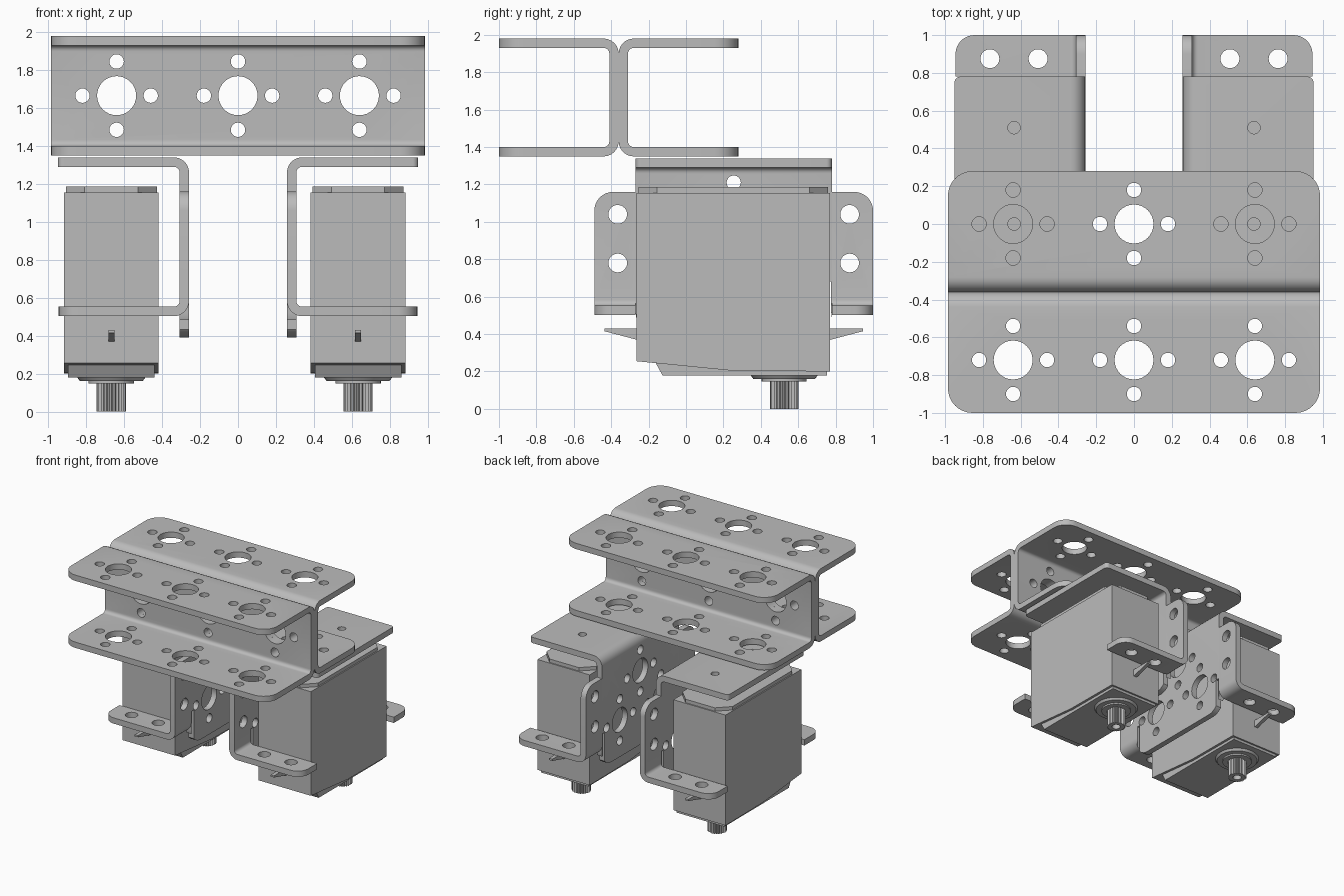
import bpy, bmesh
from math import pi, cos, sin
from mathutils import Vector, Matrix

old = bpy.data.objects.get("Cube")
if old:
    bpy.data.objects.remove(old, do_unlink=True)

grey = bpy.data.materials.new("plain_grey")
grey.use_nodes = True
grey.diffuse_color = (0.5, 0.5, 0.5, 1)
grey.node_tree.nodes["Principled BSDF"].inputs["Base Color"].default_value = (0.5, 0.5, 0.5, 1)

THICK = 0.05
BIG, SMALL, RING = 0.103, 0.038, 0.18


def to_object(name, bm):
    bmesh.ops.recalc_face_normals(bm, faces=bm.faces[:])
    mesh = bpy.data.meshes.new(name)
    bm.to_mesh(mesh)
    bm.free()
    mesh.materials.append(grey)
    ob = bpy.data.objects.new(name, mesh)
    bpy.context.collection.objects.link(ob)
    return ob


def add_cylinder(bm, centre, axis, r, depth, r2=None, sides=32):
    turn = Vector((0, 0, 1)).rotation_difference(Vector(axis)).to_matrix().to_4x4()
    bmesh.ops.create_cone(bm, cap_ends=True, segments=sides, radius1=r,
                          radius2=r if r2 is None else r2, depth=depth,
                          matrix=Matrix.Translation(centre) @ turn)


def add_box(bm, centre, size):
    bmesh.ops.create_cube(bm, size=1, matrix=Matrix.Translation(centre) @ Matrix.Diagonal((*size, 1)))


def finish(ob, cutter=None, solidify=False):
    """Add modifiers, bake them, drop the cutter and shade."""
    if solidify:
        m = ob.modifiers.new("sheet", 'SOLIDIFY')
        m.thickness, m.offset = THICK, 0
    if cutter:
        cut = to_object("cutter", cutter)
        cut.hide_render = True
        m = ob.modifiers.new("holes", 'BOOLEAN')
        m.operation, m.solver, m.object = 'DIFFERENCE', 'EXACT', cut
    bpy.context.view_layer.update()
    baked = bpy.data.meshes.new_from_object(ob.evaluated_get(bpy.context.evaluated_depsgraph_get()))
    ob.modifiers.clear()
    ob.data = baked
    if cutter:
        bpy.data.objects.remove(cut, do_unlink=True)
    bpy.ops.object.select_all(action='DESELECT')
    ob.select_set(True)
    bpy.context.view_layer.objects.active = ob
    bpy.ops.object.shade_smooth_by_angle(angle=pi / 6)
    return ob


def fillet(points, r, steps=6):
    """Round the right-angled inner corners of a 2D path."""
    out = [Vector(points[0])]
    for a, b, c in zip(points, points[1:], points[2:]):
        a, b, c = Vector(a), Vector(b), Vector(c)
        u, v = (a - b).normalized(), (c - b).normalized()
        for i in range(steps + 1):
            t = i / steps * pi / 2
            out.append(b + (u + v) * r - v * r * cos(t) - u * r * sin(t))
    return out + [Vector(points[-1])]


def sheet(name, path, lo, hi, along, rounds):
    """Bent sheet; rounds gives corner radii (start lo, start hi, end lo, end hi)."""
    place = (lambda p, w: (w, p[0], p[1])) if along == 'x' else (lambda p, w: (p[0], w, p[1]))
    bm = bmesh.new()
    pts = fillet(path, 0.055)
    rows = [(bm.verts.new(place(p, lo)), bm.verts.new(place(p, hi))) for p in pts]
    for (a, b), (c, d) in zip(rows, rows[1:]):
        bm.faces.new((a, b, d, c))
    for v, r in zip((*rows[0], *rows[-1]), rounds):
        if r:
            bmesh.ops.bevel(bm, geom=[v], offset=r, segments=8, profile=0.5, affect='VERTICES')
    return to_object(name, bm)


def prism(name, profile, x0, x1):
    """Extrude a (y, z) profile along x."""
    bm = bmesh.new()
    face = bm.faces.new([bm.verts.new((x0, y, z)) for y, z in profile])
    new = bmesh.ops.extrude_face_region(bm, geom=[face])["geom"]
    bmesh.ops.translate(bm, vec=(x1 - x0, 0, 0), verts=[g for g in new if isinstance(g, bmesh.types.BMVert)])
    return to_object(name, bm)


def hole_pattern(bm, centre, u, v, depth=0.2):
    """One large hole ringed by four small ones."""
    c, u, v = Vector(centre), Vector(u), Vector(v)
    axis = u.cross(v)
    add_cylinder(bm, c, axis, BIG, depth)
    for d in (u, -u, v, -v):
        add_cylinder(bm, c + d * RING, axis, SMALL, depth, sides=20)


X, Y, Z = (1, 0, 0), (0, 1, 0), (0, 0, 1)

# Two C channels back to back
for name, s in (("front_channel", -1), ("back_channel", 1)):
    edge, web, mid = -0.36 + s * 0.64, -0.36 + s * 0.025, -0.36 + s * 0.36
    ob = sheet(name, [(edge, 1.375), (web, 1.375), (web, 1.955), (edge, 1.955)],
               -0.985, 0.985, 'x', [0.13] * 4)
    holes = bmesh.new()
    for x in (-0.64, 0, 0.64):
        hole_pattern(holes, (x, web, 1.665), X, Z)
        for z in (1.375, 1.955):
            hole_pattern(holes, (x, mid, z), X, Y)
    finish(ob, holes, solidify=True)

MID = 0.255  # middle of the brackets and servos along y


def bracket(side, s):
    wall = s * 0.283
    # Top plate and wall
    ob = sheet(side + "_bracket", [(s * 0.95, 1.315), (wall, 1.315), (wall, 0.39)],
               -0.27, 0.78, 'y', (0.03, 0.03, 0.13, 0.13))
    holes = bmesh.new()
    hole_pattern(holes, (wall, MID, 1.03), Y, Z)
    for d in (-1, 1):
        hole_pattern(holes, (wall, MID + d * 0.28, 0.71), Y, Z)
        add_cylinder(holes, (s * 0.635, MID + d * 0.255, 1.315), Z, 0.033, 0.2, sides=20)
        add_box(holes, (wall, MID + d * 0.505, 0.5), (0.2, 0.028, 0.36))
    finish(ob, holes, solidify=True)
    # Ears with mounting tabs
    for end, d in (("front", -1), ("back", 1)):
        lo, hi = sorted((MID + d * 0.525, MID + d * 0.745))
        r = (0.1, 0) if d < 0 else (0, 0.1)
        ob = sheet(f"{side}_{end}_ear", [(wall, 1.16), (wall, 0.5275), (s * 0.945, 0.5275)],
                   lo, hi, 'y', r * 2)
        holes = bmesh.new()
        y = MID + d * 0.62
        for z in (0.78, 1.04):
            add_cylinder(holes, (wall, y, z), X, 0.05, 0.2)
        for x in (0.508, 0.763):
            add_cylinder(holes, (s * x, y, 0.5275), Z, 0.05, 0.2)
        finish(ob, holes, solidify=True)


def servo(side, cx):
    half = 0.25
    # Case with sloped underside, and the gear cover below it
    finish(prism(side + "_servo_case", [(-0.265, 1.155), (-0.265, 0.255), (0.24, 0.205),
                                        (0.77, 0.2), (0.77, 1.155)], cx - half, cx + half))
    finish(prism(side + "_servo_gear_cover", [(-0.17, 0.26), (-0.125, 0.178), (0.755, 0.178), (0.755, 0.26)],
                 cx - 0.228, cx + 0.228))
    # Lid with cut corners and screws
    bm = bmesh.new()
    add_box(bm, (cx, 0.2525, 1.165), (0.48, 1.015, 0.04))
    upright = [e for e in bm.edges if abs(e.verts[0].co.z - e.verts[1].co.z) > 0.01]
    bmesh.ops.bevel(bm, geom=upright, offset=0.1, segments=1, affect='EDGES')
    finish(to_object(side + "_servo_lid", bm))
    bm, slots = bmesh.new(), bmesh.new()
    for i in (-1, 1):
        for j in (-1, 1):
            c = Vector((cx + i * 0.19, 0.2525 + j * 0.455, 1.165))
            add_cylinder(bm, c, Z, 0.05, 0.035, 0.042, 20)
            for size in ((0.05, 0.012, 0.02), (0.012, 0.05, 0.02)):
                add_box(slots, c + Vector((0, 0, 0.015)), size)
    finish(to_object(side + "_servo_screws", bm), slots)
    # Slotted flanges with a rib underneath
    for end, d in (("front", -1), ("back", 1)):
        bm, slots = bmesh.new(), bmesh.new()
        add_box(bm, (cx, MID + d * 0.6, 0.462), (0.43, 0.2, 0.08))
        for i in (-1, 1):
            add_cylinder(slots, (cx + i * 0.125, MID + d * 0.61, 0.462), Z, 0.055, 0.2, sides=24)
            add_box(slots, (cx + i * 0.125, MID + d * 0.7, 0.462), (0.05, 0.16, 0.2))
        finish(to_object(f"{side}_servo_{end}_flange", bm), slots)
        finish(prism(f"{side}_servo_{end}_rib", [(MID + d * 0.5, 0.43), (MID + d * 0.69, 0.43),
                     (MID + d * 0.69, 0.415), (MID + d * 0.5, 0.365)], cx - 0.016, cx + 0.016))
    # Stepped collar around the output
    out = (cx, 0.525)
    bm = bmesh.new()
    add_cylinder(bm, (*out, 0.17), Z, 0.165, 0.02, 0.18, 40)
    add_cylinder(bm, (*out, 0.157), Z, 0.12, 0.02, sides=40)
    finish(to_object(side + "_servo_collar", bm))
    # Toothed output shaft with a screw hole
    bm, bore = bmesh.new(), bmesh.new()
    add_cylinder(bm, (*out, 0.08), Z, 0.077, 0.16, sides=48)
    ring = sorted(bm.verts, key=lambda v: Vector((v.co.x - out[0], v.co.y - out[1])).angle_signed(Vector(X[:2])))
    centre = Vector(out)
    for k, v in enumerate(ring):
        if (k // 2) % 2:
            v.co.xy = centre + (v.co.xy - centre) * 0.86
    add_cylinder(bore, (*out, 0), Z, 0.035, 0.16, sides=20)
    finish(to_object(side + "_servo_output_shaft", bm), bore)


bracket("left", 1)
bracket("right", -1)
servo("left", 0.633)
servo("right", -0.668)
